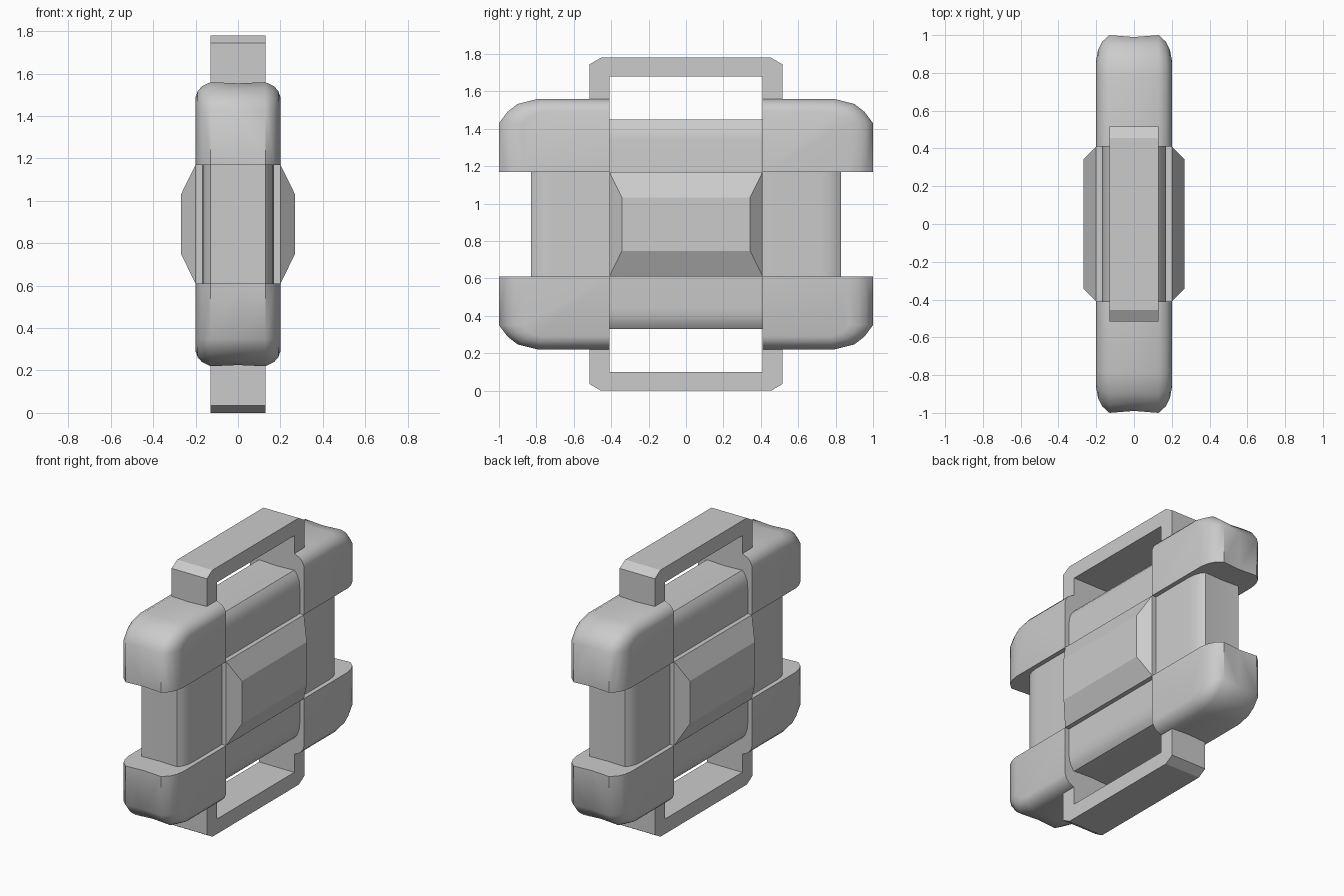
import bpy, bmesh, math

if "Cube" in bpy.data.objects:
    bpy.data.objects.remove(bpy.data.objects["Cube"])

MID = 0.89  # height of the mirror plane between top and bottom halves

grey = bpy.data.materials.new("light grey")
grey.use_nodes = True
grey.diffuse_color = (0.6, 0.6, 0.6, 1)
grey.node_tree.nodes["Principled BSDF"].inputs["Base Color"].default_value = (0.6, 0.6, 0.6, 1)


def finish(name, bm, angle=45):
    bmesh.ops.remove_doubles(bm, verts=bm.verts, dist=0.0001)
    bmesh.ops.recalc_face_normals(bm, faces=bm.faces)
    mesh = bpy.data.meshes.new(name)
    bm.to_mesh(mesh)
    bm.free()
    mesh.materials.append(grey)
    obj = bpy.data.objects.new(name, mesh)
    bpy.context.collection.objects.link(obj)
    bpy.ops.object.select_all(action='DESELECT')
    obj.select_set(True)
    bpy.context.view_layer.objects.active = obj
    bpy.ops.object.shade_smooth_by_angle(angle=math.radians(angle))
    return obj


def loft(name, rings, angle=45):
    """Skin a list of equal closed rings and cap both ends."""
    bm = bmesh.new()
    rows = [[bm.verts.new(p) for p in ring] for ring in rings]
    for a, b in zip(rows, rows[1:]):
        for i in range(len(a)):
            j = (i + 1) % len(a)
            bm.faces.new((a[i], a[j], b[j], b[i]))
    bm.faces.new(rows[0])
    bm.faces.new(rows[-1])
    return finish(name, bm, angle)


# Rounded cross-section shared by the two core bars: half width, inset from end
edge = [(0.17, 0.11), (0.165, 0.065), (0.15, 0.025), (0.13, 0), (0, 0.006)]


def bar_section(length):
    half = edge + [(-x, d) for x, d in edge[-2::-1]]
    upper = [(x, length - d) for x, d in half]
    return upper + [(-x, -t) for x, t in upper]


# Core bars forming a cross
loft("horizontal_core", [[(x, t, z) for x, t in bar_section(0.83)]
                         for z in (0.6, 1.18)])
loft("vertical_core", [[(x, y, MID + t) for x, t in bar_section(0.56)]
                       for y in (-0.412, 0.412)])

# Raised tapered panels on both broad sides
for side, label in ((1, "left"), (-1, "right")):
    rings = [[(side * x, sy * hy, MID + sz * hz)
              for sy, sz in ((-1, -1), (1, -1), (1, 1), (-1, 1))]
             for x, hy, hz in ((0, 0.41, 0.28), (0.2, 0.41, 0.28), (0.268, 0.343, 0.143))]
    loft(label + "_panel", rings, 15)

# Corner guards: crown points (y, z) and matching points on the broad face
crown = [(0.41, 0.67), (0.79, 0.67), (0.90, 0.643), (0.955, 0.60), (1.0, 0.54), (1.0, 0.28)]
flank = [(0.41, 0.60), (0.77, 0.60), (0.82, 0.59), (0.85, 0.57), (0.87, 0.54), (0.87, 0.28)]
stations = [(-0.2, 1), (-0.19, 0.6), (-0.17, 0.28), (-0.13, 0), (0, 0.08),
            (0.13, 0), (0.17, 0.28), (0.19, 0.6), (0.2, 1)]


def corner_guard(name, sy, sz):
    bm = bmesh.new()
    rows = []
    for x, f in stations:
        rows.append([bm.verts.new((x, sy * (c[0] + (k[0] - c[0]) * f),
                                   MID + sz * (c[1] + (k[1] - c[1]) * f)))
                     for c, k in zip(crown, flank)])
    for a, b in zip(rows, rows[1:]):
        for i in range(len(a) - 1):
            bm.faces.new((a[i], a[i + 1], b[i + 1], b[i]))
    base = [bm.verts.new((x, sy * 0.41, MID + sz * 0.28)) for x in (-0.2, 0.2)]
    bm.faces.new(rows[0] + [base[0]])
    bm.faces.new(rows[-1] + [base[1]])
    for end in (0, -1):
        bm.faces.new([r[end] for r in rows] + [base[1], base[0]])
    finish(name, bm)


# Chamfered loop handle: outer and inner (y, z) outline
outer = [(0.515, 0.55), (0.515, 0.855), (0.455, 0.89)]
inner = [(0.408, 0.79), (0.408, 0.55)]


def handle(name, sz):
    half = outer[::-1]
    outline = [(-y, z) for y, z in outer] + half
    outline += [(y, z) for y, z in inner[::-1]] + [(-y, z) for y, z in inner]
    loft(name, [[(x, y, MID + sz * z) for y, z in outline]
                for x in (-0.13, 0.13)], 25)


for sz, level in ((1, "top"), (-1, "bottom")):
    handle(level + "_handle", sz)
    for sy, end in ((-1, "front"), (1, "back")):
        corner_guard(level + "_" + end + "_corner_guard", sy, sz)
